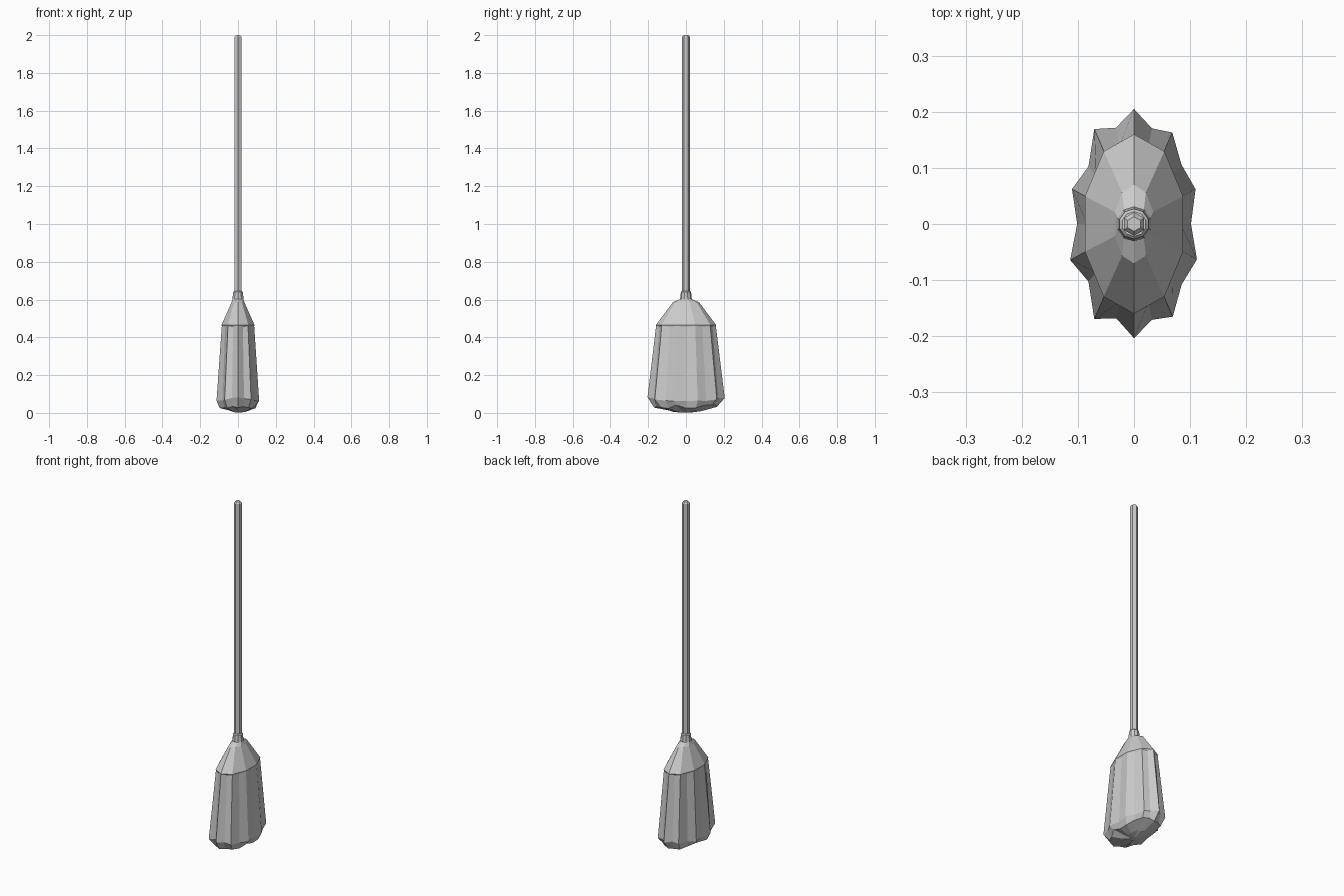
import bpy, bmesh, math, random

random.seed(4)
cube = bpy.data.objects.get("Cube")
if cube:
    bpy.data.objects.remove(cube, do_unlink=True)

grey = bpy.data.materials.new("plain grey")
grey.use_nodes = True
colour = (0.6, 0.6, 0.6, 1)
grey.diffuse_color = colour
grey.node_tree.nodes["Principled BSDF"].inputs["Base Color"].default_value = colour


def loft(name, rings):
    """Skin a stack of equal-sided rings, listed from top to bottom, with capped ends."""
    bm = bmesh.new()
    loops = [[bm.verts.new(p) for p in ring] for ring in rings]
    n = len(loops[0])
    for upper, lower in zip(loops, loops[1:]):
        for i in range(n):
            j = (i + 1) % n
            bm.faces.new((upper[i], lower[i], lower[j], upper[j]))
    for end in (loops[0], loops[-1]):
        centre = bm.verts.new([sum(v.co[k] for v in end) / n for k in range(3)])
        for i in range(n):
            bm.faces.new((centre, end[i], end[(i + 1) % n]))
    bmesh.ops.recalc_face_normals(bm, faces=bm.faces)
    mesh = bpy.data.meshes.new(name)
    bm.to_mesh(mesh)
    bm.free()
    mesh.materials.append(grey)
    obj = bpy.data.objects.new(name, mesh)
    bpy.context.collection.objects.link(obj)
    return obj


def oval(sides, rx, ry, z):
    """Ring with its first corner towards +y."""
    step = 2 * math.pi / sides
    return [(rx * math.sin(i * step), ry * math.cos(i * step), z) for i in range(sides)]


# Hexagonal handle with a chamfered end
loft("handle", [oval(6, r, r, z) for r, z in
                ((0.013, 2.0), (0.021, 1.99), (0.021, 0.6))])

# Ferrule where the handle enters the head
loft("ferrule", [oval(10, r, r, z) for r, z in
                 ((0.022, 0.645), (0.027, 0.64), (0.031, 0.6), (0.031, 0.585))])

# Tapered shoulder above the bristles
loft("shoulder", [oval(10, rx, ry, z) for rx, ry, z in
                  ((0.030, 0.032, 0.602), (0.036, 0.070, 0.585),
                   (0.092, 0.160, 0.465), (0.088, 0.154, 0.455))])


# Bristles: ten ridged bundles flaring to ragged tips, with a rounded underside
def bundle_ring(rx, ry, z, valley, rise=0.0, jitter=0.0):
    ring = []
    for i, (x, y, _) in enumerate(oval(20, rx, ry, z)):
        s = valley if i % 2 else 1.0
        s *= 1 + random.uniform(-jitter, jitter)
        lift = rise * (y / ry) ** 2 + random.uniform(-jitter, jitter) * 0.2
        ring.append((x * s, y * s, z + lift))
    return ring


loft("bristles", [
    bundle_ring(0.090, 0.158, 0.462, 0.93),
    bundle_ring(0.118, 0.205, 0.062, 0.87, 0.018, 0.025),
    bundle_ring(0.100, 0.172, 0.032, 0.93, 0.004, 0.05),
    bundle_ring(0.045, 0.080, 0.010, 0.93, 0.0, 0.03),
    bundle_ring(0.010, 0.020, 0.001, 1.0),
])
